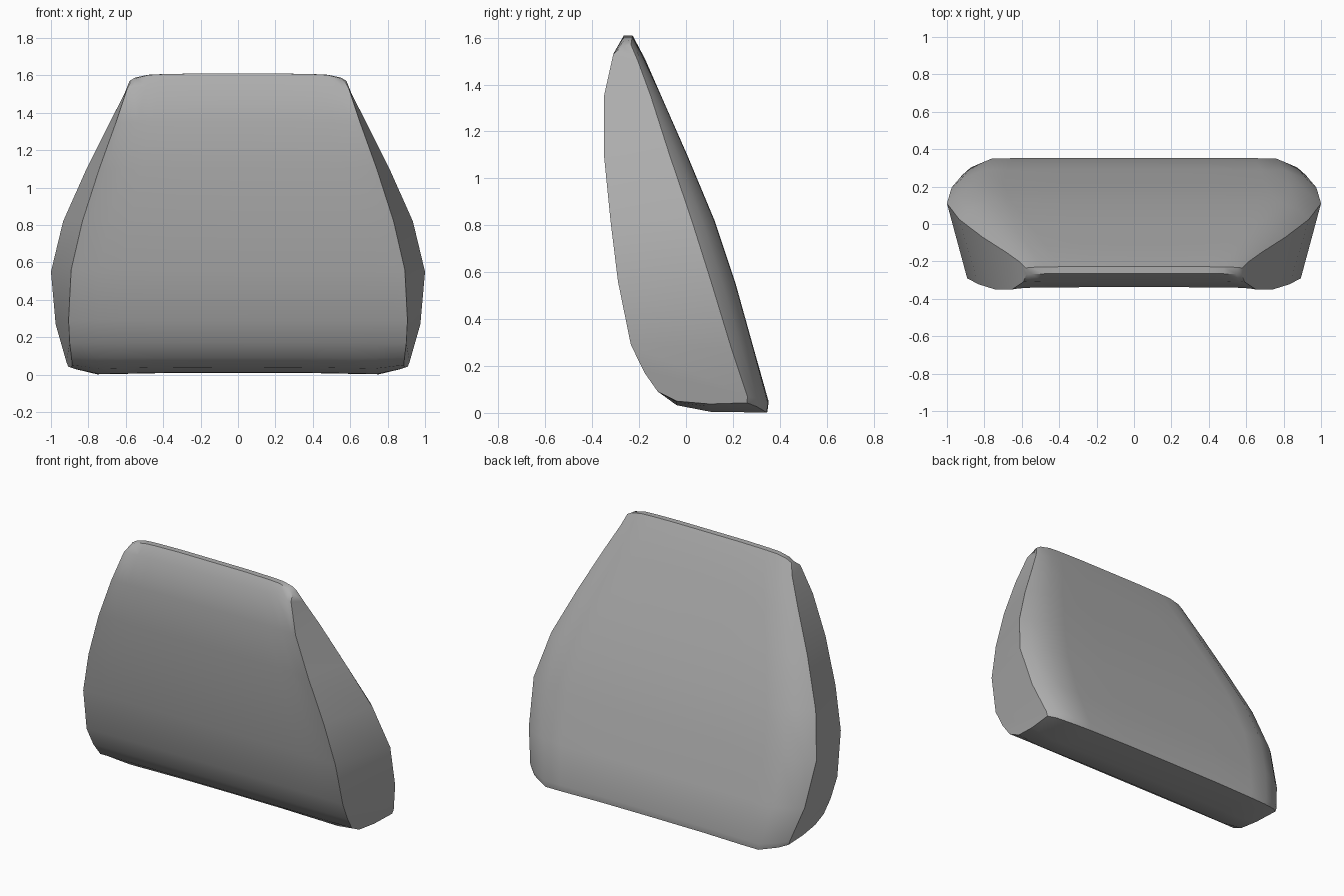
import bpy, bmesh

if "Cube" in bpy.data.objects:
    bpy.data.objects.remove(bpy.data.objects["Cube"])

# Profile stations: centre y, centre z, side-edge x, side-edge y, side-edge z
FRONT = [
    (-.265, 1.610, .575, -.270, 1.565), (-.305, 1.54, .592, -.310, 1.53),
    (-.338, 1.35, .652, -.350, 1.35), (-.335, 1.10, .742, -.350, 1.10),
    (-.312, .82, .832, -.322, .82), (-.280, .56, .892, -.290, .56),
    (-.227, .29, .906, -.235, .29), (-.172, .17, .900, -.176, .17),
    (-.117, .09, .890, -.120, .09), (-.040, .04, .886, -.040, .05),
    (.110, .012, .895, .100, .038)]
BACK = [
    (-.228, 1.610, .580, -.235, 1.570), (-.175, 1.51, .608, -.205, 1.50),
    (-.105, 1.35, .685, -.150, 1.35), (.005, 1.10, .810, -.070, 1.10),
    (.122, .82, .935, .025, .82), (.212, .55, 1.0, .110, .55),
    (.290, .27, .975, .195, .27), (.352, .05, .918, .262, .07),
    (.347, .010, .908, .260, .043)]
# Cross-width columns: fraction of half width, blend to the side edge
# (first for the front and top, second for the lower back), underside dip
COLS = [(0, 0, 0, 0), (.4, 0, 0, .001), (.7, .08, 0, .006),
        (.83, .17, .03, .009), (.95, .55, .55, 0), (1, 1, 1, 0)]
COLS = [(-c[0],) + c[1:] for c in COLS[:0:-1]] + COLS

bm = bmesh.new()


def row(st, is_back):
    cy, cz, ex, ey, ez = st
    verts = []
    for u, mf, mb, dip in COLS:
        m = mb if is_back and cz < 1.4 else mf
        if cz < .03:
            m = mb
        z = cz + (ez - cz) * m - (dip if cz < .06 else 0)
        verts.append(bm.verts.new((u * ex, cy + (ey - cy) * m, z)))
    return verts


# Wrapped surface: front, underside, back and top strip
front = [row(s, False) for s in FRONT]
back = [row(s, True) for s in BACK]
ring = front + back[::-1]
for a, b in zip(ring, ring[1:] + ring[:1]):
    for i in range(len(COLS) - 1):
        bm.faces.new((a[i], a[i + 1], b[i + 1], b[i]))

# Side panels
for c in (0, len(COLS) - 1):
    f = [r[c] for r in front]
    k = [r[c] for r in back]
    for i in range(7):
        bm.faces.new((f[i], f[i + 1], k[i + 1], k[i]))
    bm.faces.new(f[7:] + [k[8], k[7]])

bmesh.ops.recalc_face_normals(bm, faces=bm.faces)
mesh = bpy.data.meshes.new("backrest_cushion")
bm.to_mesh(mesh)
bm.free()
obj = bpy.data.objects.new("backrest_cushion", mesh)
bpy.context.collection.objects.link(obj)
bpy.context.view_layer.objects.active = obj
obj.select_set(True)
bpy.ops.object.shade_smooth_by_angle(angle=0.75)

# Dark grey upholstery
mat = bpy.data.materials.new("dark_grey_fabric")
mat.diffuse_color = (.42, .42, .42, 1)
mat.use_nodes = True
mat.node_tree.nodes["Principled BSDF"].inputs["Base Color"].default_value = mat.diffuse_color
mesh.materials.append(mat)
